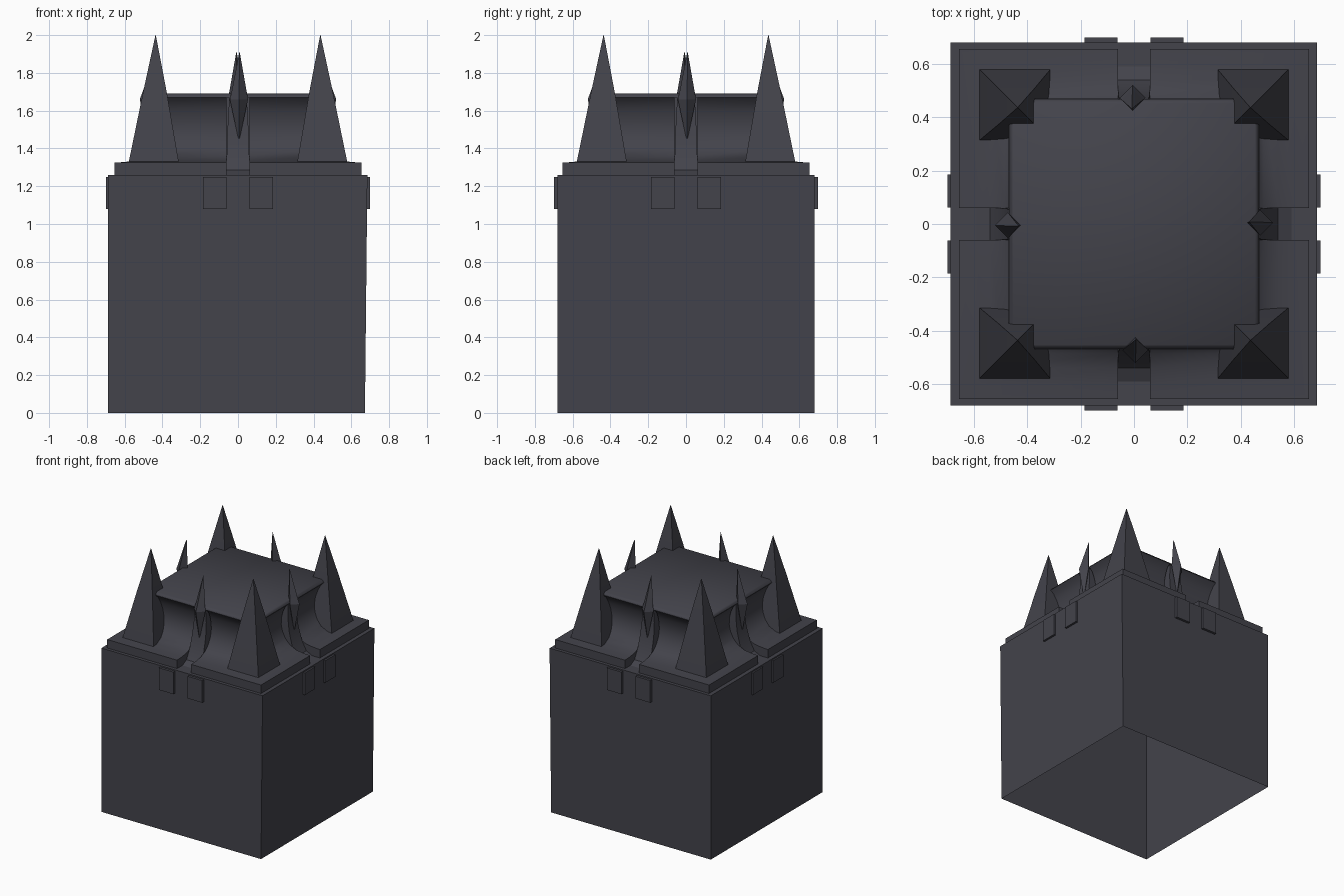
import bpy, bmesh, math
from mathutils import Matrix

if "Cube" in bpy.data.objects:
    bpy.data.objects.remove(bpy.data.objects["Cube"])

mat = bpy.data.materials.new("charcoal stone")
mat.diffuse_color = (0.056, 0.056, 0.070, 1)
mat.use_nodes = True
mat.node_tree.nodes["Principled BSDF"].inputs["Base Color"].default_value = mat.diffuse_color


def loft(name, rings, smooth=0, bottom=True):
    """Skin a stack of equal-sized rings, cap the top and optionally the bottom."""
    bm = bmesh.new()
    vs = [[bm.verts.new(p) for p in ring] for ring in rings]
    n = len(rings[0])
    for a, b in zip(vs, vs[1:]):
        for i in range(n):
            j = (i + 1) % n
            bm.faces.new((a[i], a[j], b[j], b[i]))
    if bottom:
        bm.faces.new(vs[0][::-1])
    bm.faces.new(vs[-1])
    bmesh.ops.recalc_face_normals(bm, faces=bm.faces)
    me = bpy.data.meshes.new(name)
    bm.to_mesh(me)
    bm.free()
    me.materials.append(mat)
    ob = bpy.data.objects.new(name, me)
    bpy.context.collection.objects.link(ob)
    if smooth:
        bpy.ops.object.select_all(action='DESELECT')
        ob.select_set(True)
        bpy.context.view_layer.objects.active = ob
        bpy.ops.object.shade_smooth_by_angle(angle=math.radians(smooth))
    return ob


def rect(x0, x1, y0, y1, z):
    return [(x0, y0, z), (x1, y0, z), (x1, y1, z), (x0, y1, z)]


def around(ob):
    """Make four copies turned about the vertical axis."""
    for k in range(1, 4):
        c = ob.copy()
        c.data = ob.data.copy()
        c.data.transform(Matrix.Rotation(k * math.pi / 2, 4, 'Z'))
        bpy.context.collection.objects.link(c)


# main block: hollow, open underneath, leaning in slightly on the right
loft("main_block", [rect(-0.687, 0.672, -0.68, 0.68, 0),
                    rect(-0.687, 0.685, -0.68, 0.68, 1.26)], bottom=False)

# corner quadrant: ledge slab that sweeps up as a cove to the lid
profile = [(0.655, 1.25), (0.655, 1.325), (0.60, 1.328), (0.54, 1.337), (0.485, 1.36),
           (0.445, 1.40), (0.42, 1.45), (0.41, 1.50), (0.412, 1.55), (0.425, 1.60),
           (0.445, 1.645), (0.47, 1.67)]
around(loft("corner_cove", [rect(0.06, r, 0.06, r, z) for r, z in profile], 35))

# thin lid with a rolled edge
loft("lid", [rect(-r, r, -r, r, z) for r, z in
             [(0.468, 1.668), (0.466, 1.675), (0.452, 1.69)]], 50)

# rib in the gap on each side, flaring out at the foot
ribs = [(0.062, 0.60, 1.255), (0.061, 0.54, 1.285), (0.060, 0.505, 1.35),
        (0.057, 0.475, 1.46), (0.052, 0.46, 1.57), (0.046, 0.46, 1.67)]
around(loft("side_rib", [rect(-w, w, -d, 0.0, z) for w, d, z in ribs], 35))

# slim diamond spike in front of each rib, tip leaning inwards
spike = [(0.001, 0.005, -0.475, 1.44), (0.048, 0.005, -0.472, 1.66),
         (0.04, 0.006, -0.465, 1.70), (0.001, 0.008, -0.432, 1.91)]
around(loft("side_spike", [[(x + r * math.cos(a), y + r * math.sin(a), z)
                            for a in (0, math.pi / 2, math.pi, 1.5 * math.pi)]
                           for r, x, y, z in spike]))

# tall corner spires
spire = [(0.135, 0.446, 1.31), (0.132, 0.446, 1.33), (0.064, 0.44, 1.69), (0.001, 0.436, 2.0)]
around(loft("corner_spire", [rect(c - h, c + h, c - h, c + h, z) for h, c, z in spire], 30))

# pairs of small bracket plates under the rim
for s in (-1, 1):
    around(loft("bracket", [rect(s * 0.123 - 0.062, s * 0.123 + 0.062, -0.699, -0.66, z)
                            for z in (1.08, 1.25)]))
